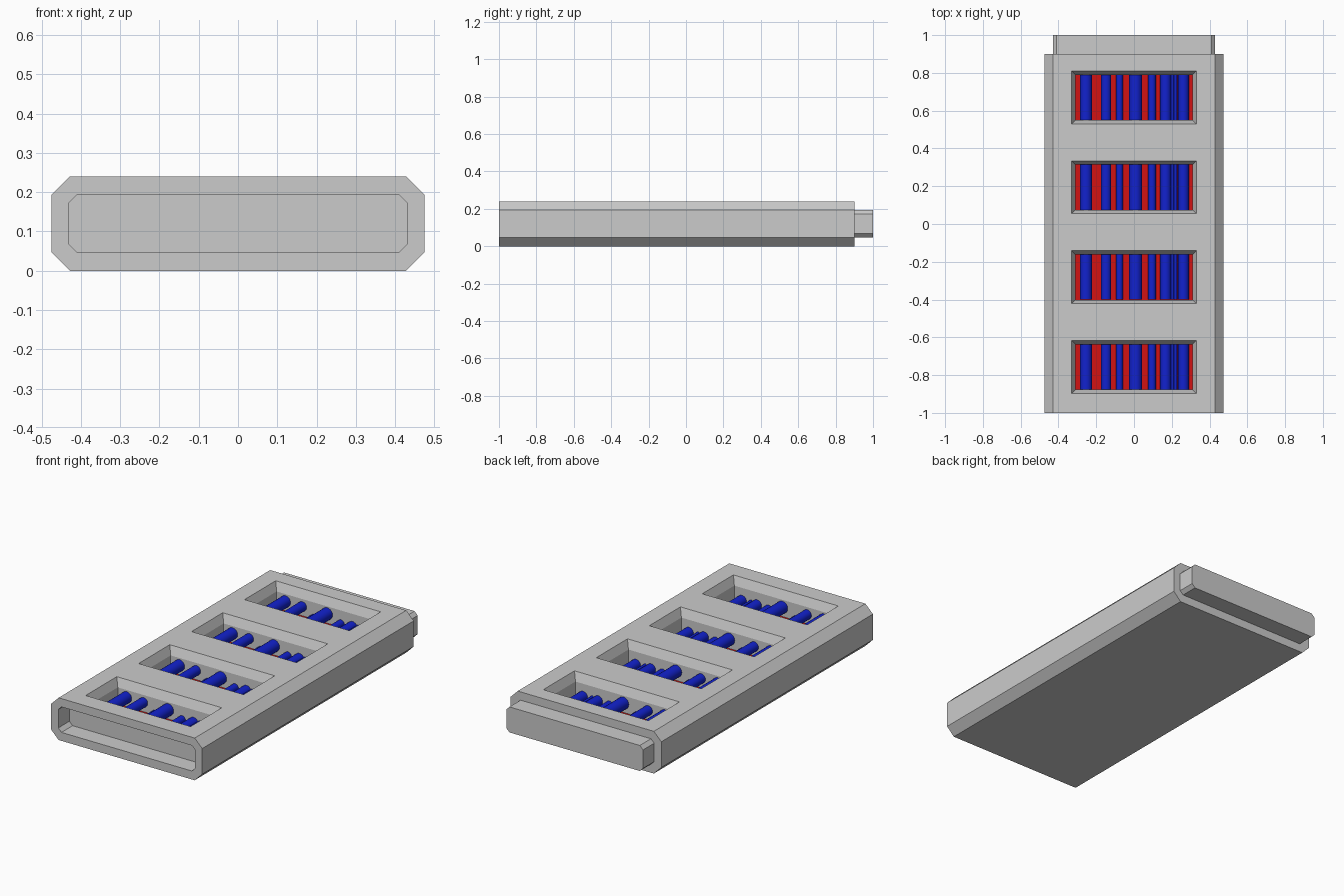
import bpy, bmesh, math
from mathutils import Matrix

if "Cube" in bpy.data.objects:
    bpy.data.objects.remove(bpy.data.objects["Cube"])


def material(name, rgb):
    m = bpy.data.materials.new(name)
    m.diffuse_color = (*rgb, 1)
    m.use_nodes = True
    m.node_tree.nodes["Principled BSDF"].inputs["Base Color"].default_value = m.diffuse_color
    return m


GREY = material("casing grey", (0.6, 0.6, 0.6))
RED = material("panel red", (0.65, 0.006, 0.006))
BLUE = material("tube blue", (0.006, 0.016, 0.62))


def finish(name, bm, mat):
    bmesh.ops.recalc_face_normals(bm, faces=bm.faces)
    me = bpy.data.meshes.new(name)
    bm.to_mesh(me)
    bm.free()
    me.materials.append(mat)
    ob = bpy.data.objects.new(name, me)
    bpy.context.collection.objects.link(ob)
    return ob


def loft(bm, rings):
    """Skin a list of equal-length point rings and cap both ends."""
    loops = [[bm.verts.new(p) for p in ring] for ring in rings]
    n = len(loops[0])
    for a, b in zip(loops, loops[1:]):
        for i in range(n):
            j = (i + 1) % n
            bm.faces.new((a[i], a[j], b[j], b[i]))
    bm.faces.new(loops[0])
    bm.faces.new(loops[-1])


def octagon(y, w, z0, z1, c):
    return [(-w + c, y, z0), (w - c, y, z0), (w, y, z0 + c), (w, y, z1 - c),
            (w - c, y, z1), (-w + c, y, z1), (-w, y, z1 - c), (-w, y, z0 + c)]


def rectangle(cy, z, hx, hy):
    return [(sx * hx, cy + sy * hy, z)
            for sx, sy in ((-1, -1), (1, -1), (1, 1), (-1, 1))]


OUTER = (0.475, 0.0, 0.24, 0.047)
INNER = (0.43, 0.048, 0.193, 0.02)
FLOOR = 0.097
WINDOWS = [0.67 - 0.4757 * i for i in range(4)]

# Chamfered casing with a socket in the front and a plug at the back
bm = bmesh.new()
loft(bm, [octagon(y, *s) for y, s in (
    (-0.9, INNER), (-1, INNER), (-1, OUTER),
    (0.9, OUTER), (0.9, INNER), (1, INNER))])
casing = finish("casing", bm, GREY)

# Window pockets: bevelled lip, then straight walls
bm = bmesh.new()
for cy in WINDOWS:
    loft(bm, [rectangle(cy, 0.264, 0.34, 0.15),
              rectangle(cy, 0.192, 0.31, 0.12),
              rectangle(cy, FLOOR - 0.004, 0.31, 0.12)])
cutter = finish("window_cutter", bm, GREY)
cutter.hide_render = True
cut = casing.modifiers.new("windows", 'BOOLEAN')
cut.operation = 'DIFFERENCE'
cut.solver = 'EXACT'
cut.object = cutter
bpy.context.view_layer.objects.active = casing
casing.select_set(True)
bpy.ops.object.modifier_apply(modifier=cut.name)
bpy.data.objects.remove(cutter)
casing.select_set(False)

# Tubes in every window: centre x, radius, top height
TUBES = [(-0.254, 0.032, 0.183), (-0.148, 0.027, 0.178), (-0.077, 0.018, 0.125),
         (0.008, 0.034, 0.185), (0.095, 0.021, 0.14), (0.167, 0.029, 0.15),
         (0.204, 0.008, 0.14), (0.22, 0.009, 0.125), (0.262, 0.029, 0.15)]

for k, cy in enumerate(WINDOWS):
    # Red floor panel
    bm = bmesh.new()
    loft(bm, [rectangle(cy, FLOOR - 0.004, 0.31, 0.12),
              rectangle(cy, FLOOR, 0.31, 0.12)])
    finish(f"floor_panel_{k + 1}", bm, RED)
    # Blue tubes
    bm = bmesh.new()
    for x, r, top in TUBES:
        m = (Matrix.Translation((x, cy, top - r))
             @ Matrix.Rotation(math.pi / 2, 4, 'X'))
        bmesh.ops.create_cone(bm, cap_ends=True, segments=20, radius1=r,
                              radius2=r, depth=0.239, matrix=m)
    tubes = finish(f"tubes_{k + 1}", bm, BLUE)
    bpy.ops.object.select_all(action='DESELECT')
    tubes.select_set(True)
    bpy.context.view_layer.objects.active = tubes
    bpy.ops.object.shade_smooth_by_angle(angle=math.radians(30))
